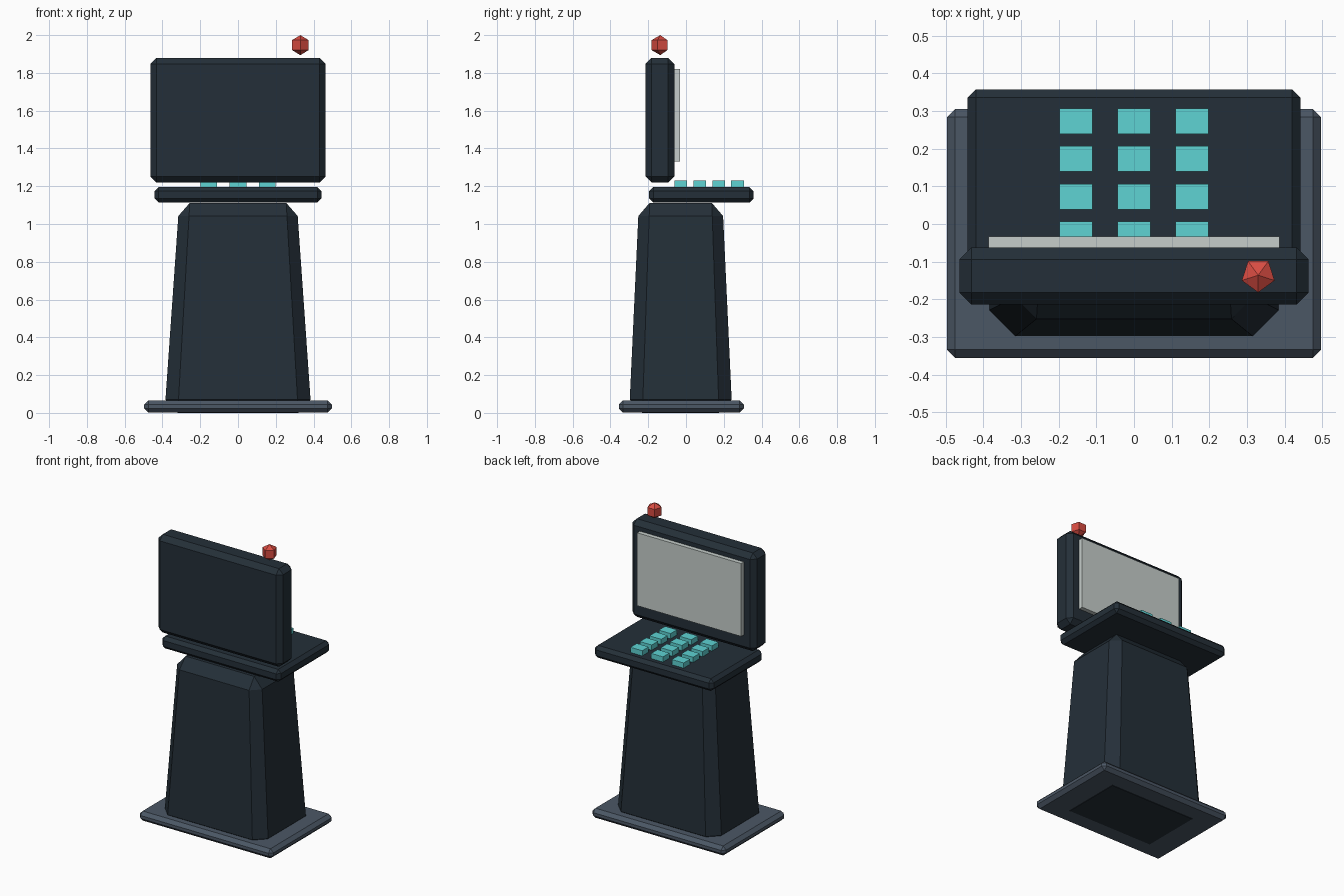
import bpy
import bmesh
import math
from mathutils import Matrix, Vector

default = bpy.data.objects.get("Cube")
if default:
    bpy.data.objects.remove(default, do_unlink=True)


def srgb(*rgb):
    """Convert 0-255 display values to linear RGBA."""
    lin = [((c / 255 + 0.055) / 1.055) ** 2.4 for c in rgb]
    return (*lin, 1.0)


def material(name, color):
    mat = bpy.data.materials.new(name)
    mat.diffuse_color = color
    mat.use_nodes = True
    mat.node_tree.nodes["Principled BSDF"].inputs["Base Color"].default_value = color
    return mat


charcoal = material("charcoal casing", srgb(36, 47, 56))
slate = material("slate base", srgb(75, 87, 101))
pale = material("pale screen", srgb(198, 206, 203))
teal = material("teal keys", srgb(94, 211, 212))
red = material("red lamp", srgb(217, 76, 66))


def finish(bm, name, mat):
    bmesh.ops.recalc_face_normals(bm, faces=bm.faces[:])
    mesh = bpy.data.meshes.new(name)
    bm.to_mesh(mesh)
    bm.free()
    mesh.materials.append(mat)
    obj = bpy.data.objects.new(name, mesh)
    bpy.context.collection.objects.link(obj)
    return obj


def box(name, mat, lo, hi, chamfer=0.0, top_scale=None):
    """Box between two corners, with chamfered edges and an optional taper."""
    lo, hi = Vector(lo), Vector(hi)
    size, centre = hi - lo, (lo + hi) / 2
    bm = bmesh.new()
    bmesh.ops.create_cube(bm, size=1)
    bmesh.ops.scale(bm, vec=size, verts=bm.verts[:])
    if chamfer:
        bmesh.ops.bevel(bm, geom=bm.edges[:], offset=chamfer,
                        offset_type='OFFSET', segments=1, affect='EDGES')
    if top_scale:
        for v in bm.verts:
            t = v.co.z / size.z + 0.5
            v.co.x *= 1 + (top_scale[0] - 1) * t
            v.co.y *= 1 + (top_scale[1] - 1) * t
    bmesh.ops.translate(bm, vec=centre, verts=bm.verts[:])
    return finish(bm, name, mat)


# Floor plate and tapered pedestal
box("base_plate", slate, (-0.497, -0.356, 0.002), (0.497, 0.306, 0.066), 0.022)
box("pedestal", charcoal, (-0.389, -0.301, 0), (0.389, 0.245, 1.112), 0.07, (0.8, 0.81))

# Keyboard shelf and display housing
box("key_shelf", charcoal, (-0.442, -0.195, 1.113), (0.442, 0.358, 1.196), 0.022)
box("screen_housing", charcoal, (-0.464, -0.214, 1.22), (0.464, -0.062, 1.88), 0.032)
box("screen_panel", pale, (-0.387, -0.07, 1.33), (0.387, -0.033, 1.82))

# Keypad: three columns by four rows
for row in range(4):
    for col in range(3):
        x, y = (col - 1) * 0.154, -0.028 + row * 0.1005
        box(f"key_{row + 1}_{col + 1}", teal,
            (x - 0.044, y - 0.034, 1.19), (x + 0.044, y + 0.034, 1.231))

# Five-sided warning lamp, one corner turned to the front
bm = bmesh.new()
bmesh.ops.create_uvsphere(bm, u_segments=5, v_segments=3, radius=0.053)
corner = max(bm.verts, key=lambda v: v.co.xy.length).co
turn = -math.pi / 2 - math.atan2(corner.y, corner.x)
bmesh.ops.rotate(bm, matrix=Matrix.Rotation(turn, 3, 'Z'), verts=bm.verts[:])
bmesh.ops.translate(bm, vec=(0.33, -0.136, 1.947), verts=bm.verts[:])
finish(bm, "warning_lamp", red)
